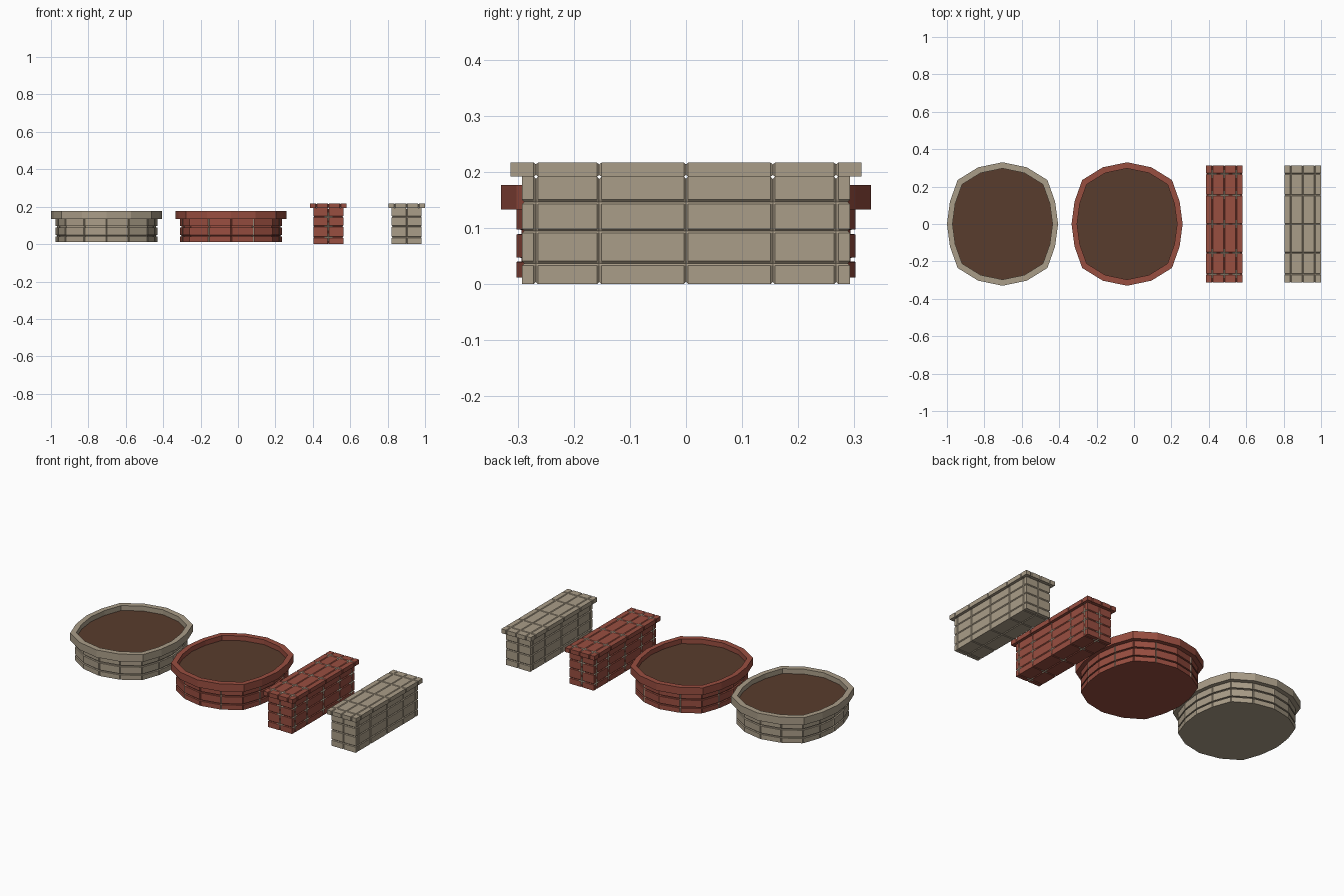
import bpy, bmesh, math
from mathutils import Vector

if "Cube" in bpy.data.objects:
    bpy.data.objects.remove(bpy.data.objects["Cube"])


def material(name, rgb):
    m = bpy.data.materials.new(name)
    lin = [((c / 255 + 0.055) / 1.055) ** 2.4 for c in rgb]
    m.diffuse_color = (*lin, 1)
    m.use_nodes = True
    m.node_tree.nodes["Principled BSDF"].inputs["Base Color"].default_value = m.diffuse_color
    return m


TAN = material("tan_stone", (170, 157, 136))
RED = material("red_brick", (153, 78, 64))
MORTAR = material("pale_mortar", (184, 172, 150))
SOIL = material("brown_soil", (88, 60, 45))


def finish(bm, name, mats):
    bmesh.ops.recalc_face_normals(bm, faces=bm.faces[:])
    me = bpy.data.meshes.new(name)
    bm.to_mesh(me)
    bm.free()
    ob = bpy.data.objects.new(name, me)
    for m in mats:
        me.materials.append(m)
    bpy.context.collection.objects.link(ob)
    return ob


# Box with shallow V grooves between its bricks, mortar at groove crossings
def brick_box(name, lo, hi, grooves, offset, mats, w=0.004, arm=0.021, depth=0.004):
    lo, hi = Vector(lo), Vector(hi)
    bm = bmesh.new()
    bmesh.ops.create_cube(bm, size=1)
    for v in bm.verts:
        v.co = Vector([lo[a] if v.co[a] < 0 else hi[a] for a in range(3)])
    for a in range(3):
        no = Vector([float(i == a) for i in range(3)])
        for g in grooves[a]:
            for d in (-arm, -w, 0, w, arm):
                if lo[a] + 0.001 < g + d < hi[a] - 0.001:
                    bmesh.ops.bisect_plane(bm, geom=bm.verts[:] + bm.edges[:] + bm.faces[:],
                                           dist=1e-6, plane_co=no * (g + d), plane_no=no)

    def near(p, a, r):
        return any(abs(p[a] - g) < r for g in grooves[a])

    bm.normal_update()
    for f in bm.faces:
        c = f.calc_center_median()
        n = max(range(3), key=lambda a: abs(f.normal[a]))
        s, t = [a for a in range(3) if a != n]
        cross = (near(c, s, w) and near(c, t, arm)) or (near(c, t, w) and near(c, s, arm))
        f.material_index = 1 if cross else 0
    for v in bm.verts:
        p = v.co.copy()
        if any(near(p, a, 1e-4) for a in range(3)):
            for a in range(3):
                if abs(p[a] - lo[a]) < 1e-5:
                    v.co[a] += depth
                elif abs(p[a] - hi[a]) < 1e-5:
                    v.co[a] -= depth
    finish(bm, name, mats).location = offset


# Brick bench: body and overhanging top slab
def bench(name, x, mats):
    ys = [0, -0.155, 0.155, -0.268, 0.268]
    brick_box(name + "_body", (-0.08, -0.293, 0), (0.08, 0.293, 0.192),
              ([0], ys, [0.037, 0.095, 0.147]), (x, 0, 0), mats)
    brick_box(name + "_top_slab", (-0.097, -0.313, 0.192), (0.097, 0.313, 0.217),
              ([-0.064, 0, 0.064], ys, []), (x, 0, 0), mats, depth=0.003)


# Sixteen-sided outline, mirrored from one quarter
QUARTER = [(0.297, 0), (0.281, 0.12), (0.24, 0.235), (0.13, 0.303)]
HALF = QUARTER + [(0, 0.33)] + [(-x, y) for x, y in QUARTER[:0:-1]]
OUTLINE = [Vector(p) for p in HALF + [(-x, -y) for x, y in HALF]]

# Planter wall profile: (scale of outline, height)
WALL = [(0.92, 0.012), (0.92, 0.040), (0.892, 0.041), (0.892, 0.047), (0.92, 0.048),
        (0.92, 0.089), (0.892, 0.090), (0.892, 0.097), (0.92, 0.098), (0.92, 0.133),
        (1.0, 0.133), (1.0, 0.177), (0.9, 0.177), (0.9, 0.145)]


def planter(name, x, mats):
    # Wall with a narrow joint at each corner
    cols, n = [], len(OUTLINE)
    for i, p in enumerate(OUTLINE):
        cols += [(p.lerp(OUTLINE[i - 1], 0.03), 1), (p, 0.988),
                 (p.lerp(OUTLINE[(i + 1) % n], 0.03), 1)]
    bm = bmesh.new()
    rings = []
    for r, (s, z) in enumerate(WALL):
        rings.append([bm.verts.new((*(p * s * (k if r < 10 else 1)), z)) for p, k in cols])
    m = len(cols)
    for r in range(len(rings) - 1):
        for c in range(m):
            d = (c + 1) % m
            f = bm.faces.new((rings[r][c], rings[r][d], rings[r + 1][d], rings[r + 1][c]))
            joint = c % 3 != 2 and (c // 3) % 2 == 1
            f.material_index = 1 if joint and r < 9 else 0
    bm.faces.new(rings[0][::-1])
    finish(bm, name + "_wall", mats).location.x = x
    # Soil
    bm = bmesh.new()
    bm.faces.new([bm.verts.new((*(p * 0.902), 0.148)) for p in OUTLINE])
    finish(bm, name + "_soil", [SOIL]).location.x = x


planter("tan_planter", -0.703, [TAN, TAN])
planter("red_planter", -0.037, [RED, MORTAR])
bench("red_bench", 0.483, [RED, MORTAR])
bench("tan_bench", 0.902, [TAN, TAN])
